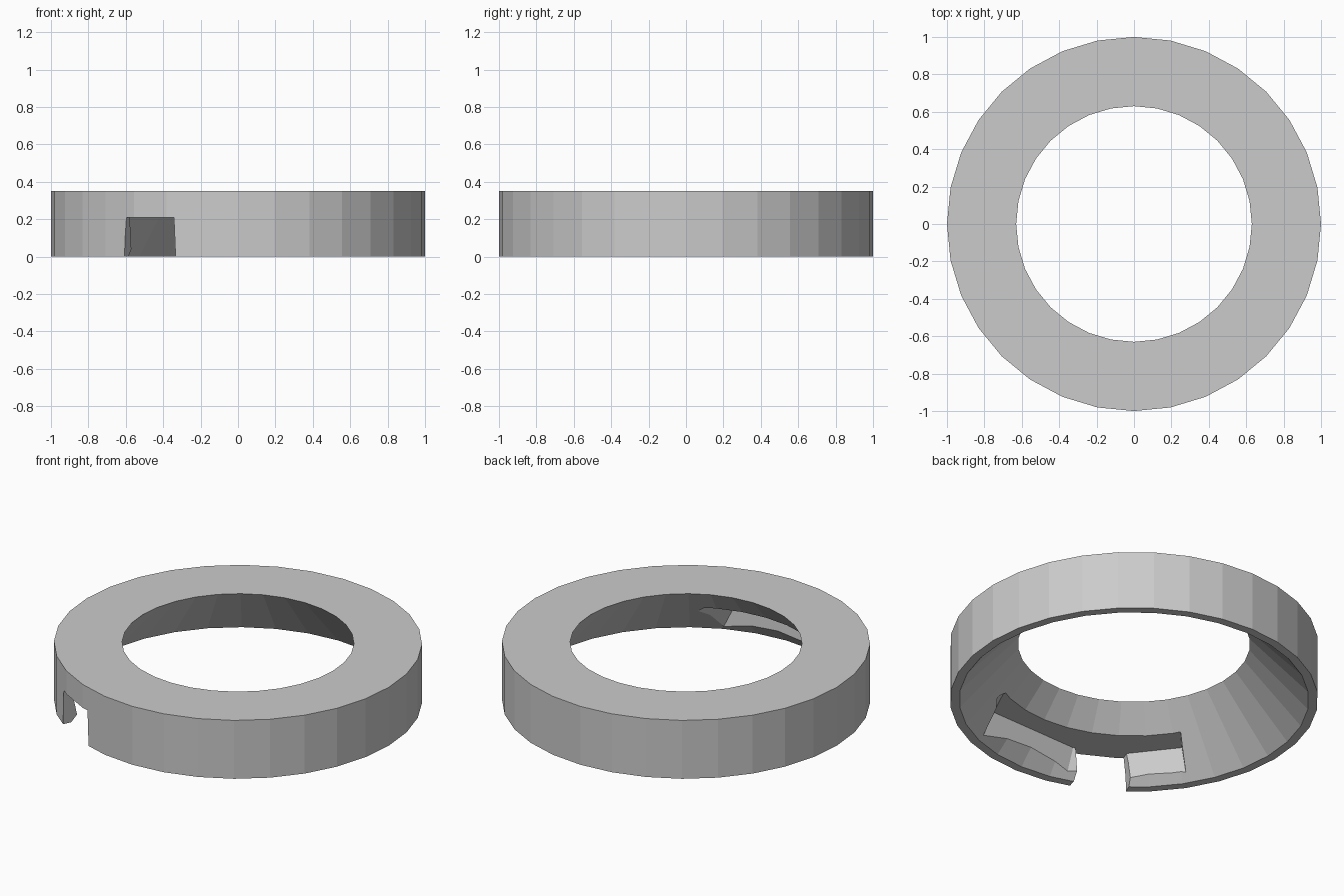
import bpy, bmesh, math

if "Cube" in bpy.data.objects:
    bpy.data.objects.remove(bpy.data.objects["Cube"])

SIDES = 32
grey = bpy.data.materials.new("mid grey")
grey.diffuse_color = (0.6, 0.6, 0.6, 1)
grey.use_nodes = True
grey.node_tree.nodes["Principled BSDF"].inputs["Base Color"].default_value = grey.diffuse_color


def make_object(name, bm):
    bmesh.ops.recalc_face_normals(bm, faces=bm.faces)
    mesh = bpy.data.meshes.new(name)
    bm.to_mesh(mesh)
    bm.free()
    obj = bpy.data.objects.new(name, mesh)
    bpy.context.collection.objects.link(obj)
    mesh.materials.append(grey)
    return obj


def lofted(name, low, high, z0, z1):
    """Solid between two matching outlines."""
    bm = bmesh.new()
    a = [bm.verts.new((x, y, z0)) for x, y in low]
    b = [bm.verts.new((x, y, z1)) for x, y in high]
    bm.faces.new(a)
    bm.faces.new(b)
    for i in range(len(a)):
        j = (i + 1) % len(a)
        bm.faces.new((a[i], a[j], b[j], b[i]))
    return make_object(name, bm)


def cut(target, cutter):
    mod = target.modifiers.new("cut", 'BOOLEAN')
    mod.operation = 'DIFFERENCE'
    mod.solver = 'EXACT'
    mod.object = cutter
    bpy.context.view_layer.objects.active = target
    bpy.ops.object.modifier_apply(modifier=mod.name)
    bpy.data.objects.remove(cutter)


# Ring: flat top, upright outside, funnel-shaped inside
profile = [(1.0, 0), (1.0, 0.35), (0.63, 0.35), (0.95, 0)]
bm = bmesh.new()
loops = []
for i in range(SIDES):
    t = 2 * math.pi * i / SIDES
    loops.append([bm.verts.new((r * math.cos(t), r * math.sin(t), z)) for r, z in profile])
for i in range(SIDES):
    a, b = loops[i], loops[(i + 1) % SIDES]
    for k in range(4):
        m = (k + 1) % 4
        bm.faces.new((a[k], b[k], b[m], a[m]))
ring = make_object("ring", bm)

# Pocket hollowed into the inside of the front left wall
high = [(0, 0), (-0.64, -0.37), (-0.767, -0.51), (-0.58, -0.75), (-0.315, -0.89),
        (0.263, -0.873), (0.354, -0.68)]
low = [(0, 0), (-0.64, -0.33), (-0.77, -0.47), (-0.56, -0.71), (-0.25, -0.87),
       (0.364, -0.854), (0.606, -0.686)]
cut(ring, lofted("pocket_cutter", low, high, -0.005, 0.21))

# Notch opening through the wall, slightly wider at the bottom
high = [(-0.315, -0.84), (-0.375, -1.05), (-0.65, -0.93), (-0.54, -0.66)]
low = [(-0.305, -0.84), (-0.365, -1.05), (-0.67, -0.93), (-0.55, -0.66)]
cut(ring, lofted("notch_cutter", low, high, -0.01, 0.21))
